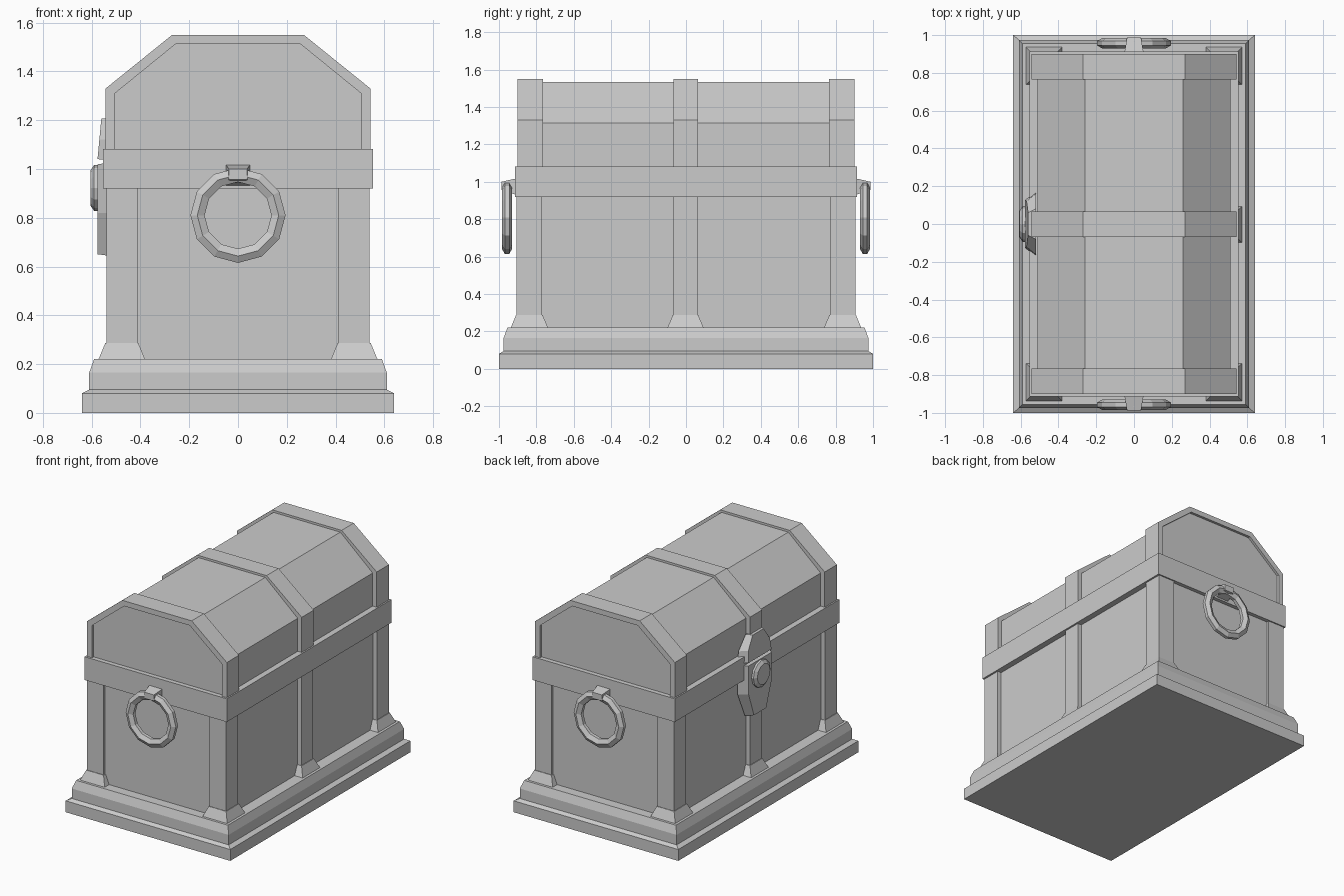
import bpy, bmesh, math

if "Cube" in bpy.data.objects:
    bpy.data.objects.remove(bpy.data.objects["Cube"], do_unlink=True)

GREY = (0.6, 0.6, 0.6, 1)
mat = bpy.data.materials.new("plain_grey")
mat.use_nodes = True
mat.diffuse_color = GREY
for node in mat.node_tree.nodes:
    if node.type == "BSDF_PRINCIPLED":
        node.inputs["Base Color"].default_value = GREY


def loft(name, rings, closed=False):
    """Skin a row of equal-length point rings; cap the ends unless closed."""
    bm = bmesh.new()
    rows = [[bm.verts.new(p) for p in ring] for ring in rings]
    n = len(rows[0])
    pairs = list(zip(rows, rows[1:]))
    if closed:
        pairs.append((rows[-1], rows[0]))
    else:
        bm.faces.new(rows[0])
        bm.faces.new(rows[-1])
    for a, b in pairs:
        for i in range(n):
            j = (i + 1) % n
            bm.faces.new((a[i], a[j], b[j], b[i]))
    bmesh.ops.recalc_face_normals(bm, faces=bm.faces)
    mesh = bpy.data.meshes.new(name)
    bm.to_mesh(mesh)
    bm.free()
    mesh.materials.append(mat)
    obj = bpy.data.objects.new(name, mesh)
    bpy.context.collection.objects.link(obj)
    return obj


def rect(x0, x1, y0, y1, z):
    return [(x0, y0, z), (x1, y0, z), (x1, y1, z), (x0, y1, z)]


def box(name, x0, x1, y0, y1, z0, z1):
    return loft(name, [rect(x0, x1, y0, y1, z) for z in (z0, z1)])


def arch(side, shoulder, top_half, top, bottom):
    """Faceted lid outline in x and z."""
    half = [(side, bottom), (side, shoulder), (top_half, top)]
    return half + [(-x, z) for x, z in reversed(half)]


def at_y(outline, y):
    return [(x, y, z) for x, z in outline]


# Stepped plinth
steps = [(0.64, 1.0, 0), (0.64, 1.0, 0.08), (0.61, 0.975, 0.095),
         (0.61, 0.975, 0.165), (0.59, 0.955, 0.22)]
loft("plinth", [rect(-x, x, -y, y, z) for x, y, z in steps])

# Body, rim band and lid
box("body", -0.51, 0.51, -0.887, 0.887, 0.2, 1.0)
box("rim_band", -0.553, 0.553, -0.914, 0.914, 0.92, 1.083)
lid = arch(0.512, 1.315, 0.26, 1.535, 1.0)
loft("lid", [at_y(lid, -0.882), at_y(lid, 0.882)])

# Hoops over the lid
outer = arch(0.543, 1.33, 0.27, 1.55, 1.05)
inner = arch(0.505, 1.31, 0.255, 1.513, 1.05)
for name, y0, y1 in (("front", -0.9, -0.765), ("middle", -0.068, 0.065),
                     ("back", 0.765, 0.9)):
    loft(name + "_lid_hoop", [at_y(outer, y0), at_y(outer, y1),
                              at_y(inner, y1), at_y(inner, y0)], closed=True)

# Posts with flared feet
for sx, side in ((1, "left"), (-1, "right")):
    for sy, end in ((-1, "front"), (0, "middle"), (1, "back")):
        label = end + "_" + side
        x0, x1 = sorted((sx * 0.413, sx * 0.54))
        y0, y1 = sorted((sy * 0.77, sy * 0.905)) if sy else (-0.067, 0.062)
        box(label + "_post", x0, x1, y0, y1, 0.2, 0.95)
        f = 0.034
        loft(label + "_foot", [rect(x0 - f, x1 + f, y0 - f, y1 + f, 0.215),
                               rect(x0 - 0.004, x1 + 0.004, y0 - 0.004, y1 + 0.004, 0.287)])

# Ring handles and their brackets on both ends
section = [(0.195, 0.012), (0.167, 0.028), (0.137, 0.012),
           (0.137, -0.012), (0.167, -0.028), (0.195, -0.012)]
for sy, end in ((-1, "front"), (1, "back")):
    rings = []
    for i in range(12):
        a = math.tau * i / 12
        rings.append([(r * math.cos(a), sy * 0.957 + t, 0.81 + r * math.sin(a))
                      for r, t in section])
    loft(end + "_ring_handle", rings, closed=True)
    loft(end + "_ring_bracket",
         [[(-w, sy * y, z0), (w, sy * y, z0), (w, sy * y, z1), (-w, sy * y, z1)]
          for w, y, z0, z1 in ((0.052, 0.9, 0.928, 1.02), (0.037, 0.987, 0.957, 1.0))])


# Two-part latch on the right side
def latch_plate(name, half, back_x, front_x):
    outline = half + [(-y, z) for y, z in reversed(half)]
    mid = sum(z for y, z in half) / len(half)
    loft(name, [[(back_x, y, z) for y, z in outline],
                [(front_x(z), y * 0.75, mid + (z - mid) * 0.96) for y, z in outline]])


latch_plate("latch_hasp", [(0.17, 1.037), (0.16, 1.12), (0.08, 1.21)], -0.52,
            lambda z: -0.576 + (z - 1.037) * 0.09)
latch_plate("latch_plate", [(0.09, 0.643), (0.17, 0.82), (0.17, 1.027)], -0.52,
            lambda z: -0.576)

# Round latch knob
loft("latch_knob", [[(x, r * math.cos(math.tau * i / 12), 0.922 + r * math.sin(math.tau * i / 12))
                     for i in range(12)]
                    for x, r in ((-0.56, 0.094), (-0.59, 0.094), (-0.605, 0.072))])
